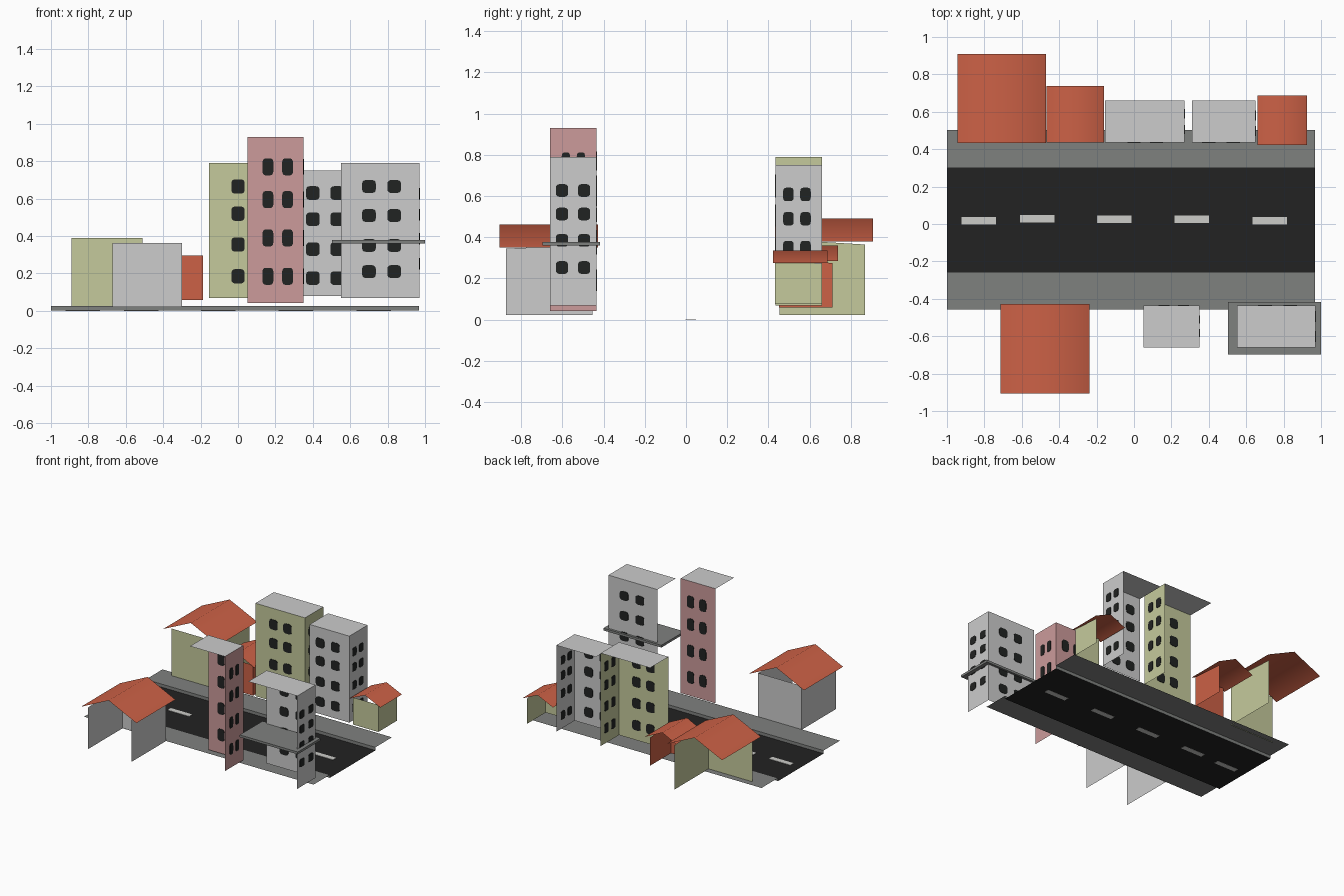
import bpy, math
from mathutils import Vector

if "Cube" in bpy.data.objects:
    bpy.data.objects.remove(bpy.data.objects["Cube"])


def material(name, rgb):
    def lin(c):
        c /= 255
        return c / 12.92 if c <= 0.04045 else ((c + 0.055) / 1.055) ** 2.4
    m = bpy.data.materials.new(name)
    m.diffuse_color = (*[lin(c) for c in rgb], 1)
    m.use_nodes = True
    m.node_tree.nodes["Principled BSDF"].inputs["Base Color"].default_value = m.diffuse_color
    return m


GREY = material("light grey", (204, 204, 204))
GREEN = material("pale green", (197, 202, 156))
PINK = material("dusty pink", (204, 155, 155))
ORANGE = material("terracotta", (204, 97, 70))
KERB = material("pavement grey", (127, 129, 127))
BLACK = material("asphalt black", (34, 34, 34))
GLASS = material("window black", (33, 35, 34))
PAINT = material("road paint", (204, 204, 200))


def make(name, verts, faces, mats, indices=None, smooth=False):
    me = bpy.data.meshes.new(name)
    me.from_pydata(verts, [], faces)
    for m in mats:
        me.materials.append(m)
    for i, p in enumerate(me.polygons):
        p.material_index = indices[i] if indices else 0
        p.use_smooth = smooth
    ob = bpy.data.objects.new(name, me)
    bpy.context.collection.objects.link(ob)
    return ob


def sheets(name, quads, mat):
    """Single-sided sheets: list of (four corners, outward direction)."""
    verts, faces = [], []
    for q, out in quads:
        q = [Vector(p) for p in q]
        if (q[1] - q[0]).cross(q[2] - q[0]).dot(Vector(out)) < 0:
            q.reverse()
        faces.append(tuple(range(len(verts), len(verts) + 4)))
        verts += q
    return make(name, verts, faces, [mat])


def box(name, lo, hi, mat):
    v = [(x, y, z) for x in (lo[0], hi[0]) for y in (lo[1], hi[1]) for z in (lo[2], hi[2])]
    f = [(0, 1, 3, 2), (4, 6, 7, 5), (0, 4, 5, 1), (2, 3, 7, 6), (0, 2, 6, 4), (1, 5, 7, 3)]
    return make(name, v, f, [mat])


def windows(name, centres, axis, w, h):
    """Thin rounded-square plates straddling a wall, seen from both sides."""
    n, t = 16, 0.003
    verts, faces = [], []
    for c in centres:
        b = len(verts)
        for d in (-t, t):
            for i in range(n):
                a = 2 * math.pi * (i + 0.5) / n
                ca, sa = math.cos(a), math.sin(a)
                u = math.copysign(abs(ca) ** 0.5, ca) * w / 2
                v = math.copysign(abs(sa) ** 0.5, sa) * h / 2
                off = (u, d, v) if axis == 'y' else (-d, u, v)
                verts.append(tuple(c[k] + off[k] for k in range(3)))
        faces.append(tuple(range(b, b + n)))
        faces.append(tuple(range(b + 2 * n - 1, b + n - 1, -1)))
        for i in range(n):
            j = (i + 1) % n
            faces.append((b + j, b + i, b + n + i, b + n + j))
    make(name, verts, faces, [GLASS])


def tower(name, x0, x1, road, far, z0, z1, mat, front, side):
    """Road wall, right wall and flat roof, with window grids on both walls."""
    s = 1 if road > far else -1
    sheets(name + "_walls", [
        ([(x0, road, z0), (x1, road, z0), (x1, road, z1), (x0, road, z1)], (0, s, 0)),
        ([(x1, road, z0), (x1, far, z0), (x1, far, z1), (x1, road, z1)], (1, 0, 0))], mat)
    sheets(name + "_roof", [
        ([(x0, road, z1), (x1, road, z1), (x1, far, z1), (x0, far, z1)], (0, 0, 1))], GREY)
    cols, rows, w, h = front
    windows(name + "_road_windows", [(x, road, z) for x in cols for z in rows], 'y', w, h)
    cols, rows, w, h = side
    windows(name + "_side_windows", [(x1, y, z) for y in cols for z in rows], 'x', w, h)


def house(name, x0, x1, road, far, z0, top, top_far, mat, roof, left=False):
    """Open-backed walls under a thin gable roof (rx0, rx1, ry0, ry1, eave, ridge)."""
    s = 1 if road > far else -1
    quads = [([(x0, road, z0), (x1, road, z0), (x1, road, top), (x0, road, top)], (0, s, 0))]
    for x, d in [(x1, 1)] + ([(x0, -1)] if left else []):
        quads.append(([(x, road, z0), (x, far, z0), (x, far, top_far), (x, road, top)], (d, 0, 0)))
    sheets(name + "_walls", quads, mat)
    rx0, rx1, ry0, ry1, eave, ridge = roof
    verts = [(x, y, z) for x, z in ((rx0, eave), ((rx0 + rx1) / 2, ridge), (rx1, eave))
             for y in (ry0, ry1)]
    make(name + "_roof", verts, [(0, 2, 3, 1), (2, 4, 5, 3)], [ORANGE], smooth=True)


# street: one stepped profile run along x (pavement, kerb, road, kerb, pavement)
profile = [(-0.457, 0.025), (-0.257, 0.025), (-0.257, 0.001), (0.30, 0.001), (0.30, 0.025), (0.503, 0.025)]
verts = [(x, y, z) for y, z in profile for x in (-1.0, 0.968)]
faces = [(2 * i, 2 * i + 1, 2 * i + 3, 2 * i + 2) for i in range(5)]
make("street", verts, faces, [KERB, BLACK], [0, 0, 1, 0, 0])

# lane dashes
for i, (x, y) in enumerate([(-0.83, 0.018), (-0.517, 0.028), (-0.105, 0.025), (0.308, 0.025), (0.725, 0.017)]):
    box(f"lane_dash_{i + 1}", (x - 0.092, y - 0.02, 0), (x + 0.092, y + 0.02, 0.004), PAINT)

# tall buildings
tower("green_block", -0.155, 0.27, 0.435, 0.66, 0.07, 0.79, GREEN,
      ((0.0, 0.12), (0.665, 0.52, 0.355, 0.185), 0.072, 0.078),
      ((0.505, 0.59), (0.665, 0.52, 0.355, 0.185), 0.05, 0.075))
tower("grey_block", 0.31, 0.65, 0.435, 0.66, 0.08, 0.75, GREY,
      ((0.40, 0.53), (0.63, 0.49, 0.33, 0.175), 0.074, 0.074),
      ((0.497, 0.58), (0.608, 0.49, 0.35, 0.18), 0.052, 0.066))
tower("pink_tower", 0.05, 0.35, -0.435, -0.66, 0.042, 0.93, PINK,
      ((0.16, 0.265), (0.77, 0.595, 0.39, 0.185), 0.06, 0.092),
      ((-0.583, -0.51), (0.77, 0.595, 0.39, 0.185), 0.042, 0.085))
tower("balcony_block", 0.55, 0.97, -0.435, -0.66, 0.07, 0.79, GREY,
      ((0.70, 0.835), (0.665, 0.51, 0.35, 0.21), 0.074, 0.07),
      ((-0.602, -0.495), (0.627, 0.513, 0.385, 0.253), 0.06, 0.062))
box("balcony_slab", (0.503, -0.697, 0.36), (1.0, -0.417, 0.378), KERB)

# gabled houses
house("green_house", -0.89, -0.51, 0.455, 0.868, 0.022, 0.39, 0.365, GREEN,
      (-0.945, -0.47, 0.432, 0.908, 0.38, 0.49))
house("orange_house", -0.44, -0.187, 0.452, 0.71, 0.058, 0.295, 0.275, ORANGE,
      (-0.467, -0.16, 0.435, 0.738, 0.285, 0.36))
house("small_green_house", 0.685, 0.90, 0.433, 0.66, 0.075, 0.285, 0.272, GREEN,
      (0.66, 0.925, 0.422, 0.687, 0.275, 0.335))
house("grey_house", -0.672, -0.30, -0.455, -0.875, 0.022, 0.363, 0.345, GREY,
      (-0.713, -0.238, -0.905, -0.427, 0.35, 0.462), left=True)
